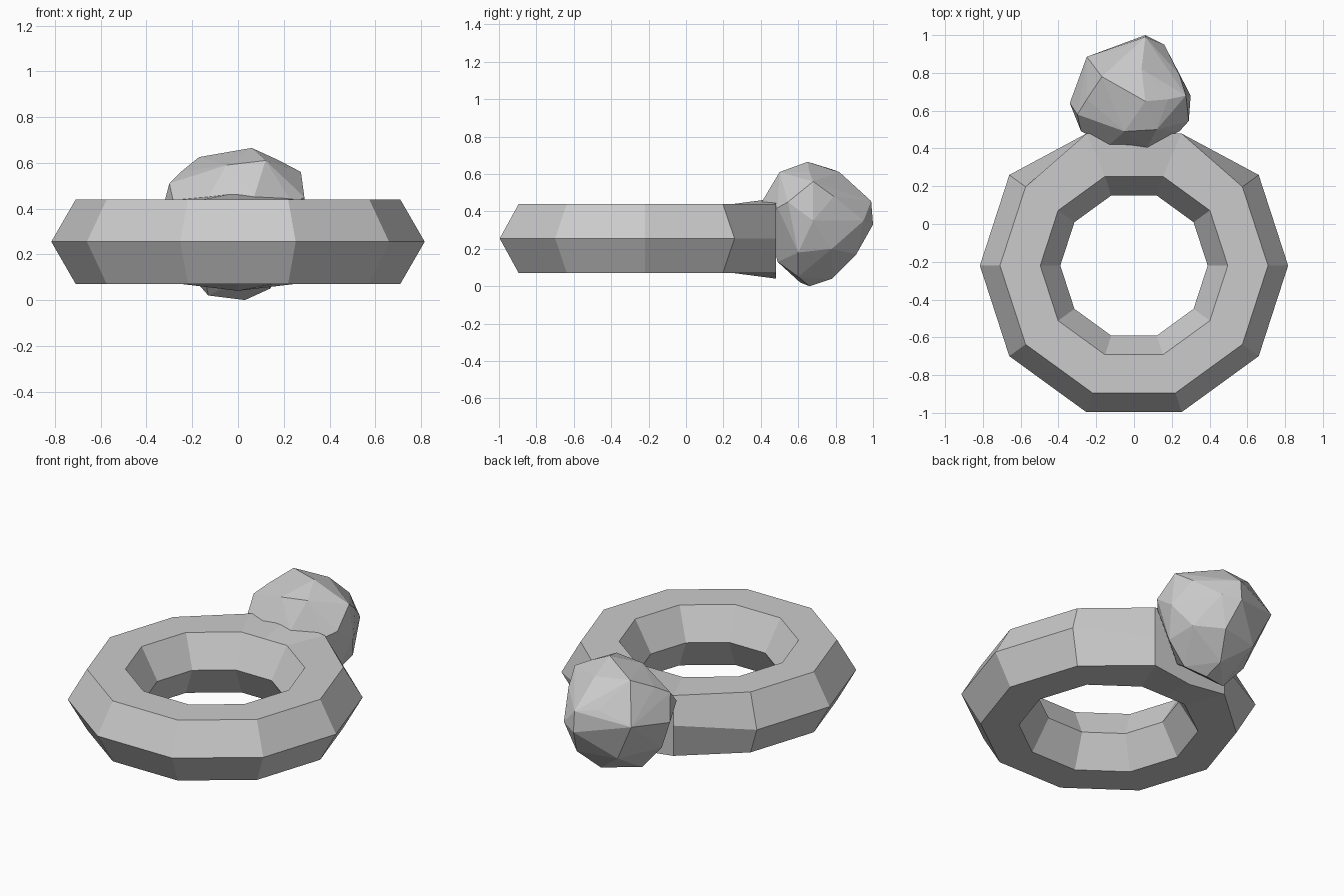
import bpy, bmesh
from math import sin, cos, radians

cube = bpy.data.objects.get("Cube")
if cube:
    bpy.data.objects.remove(cube, do_unlink=True)

grey = bpy.data.materials.new("plain grey")
grey.use_nodes = True
grey.diffuse_color = (0.6, 0.6, 0.6, 1)
bsdf = next(n for n in grey.node_tree.nodes if n.type == 'BSDF_PRINCIPLED')
bsdf.inputs["Base Color"].default_value = grey.diffuse_color


def add_object(name, bm):
    """Turn a bmesh into a flat-shaded grey object."""
    bmesh.ops.recalc_face_normals(bm, faces=bm.faces)
    mesh = bpy.data.meshes.new(name)
    bm.to_mesh(mesh)
    bm.free()
    mesh.materials.append(grey)
    obj = bpy.data.objects.new(name, mesh)
    bpy.context.collection.objects.link(obj)
    return obj


# Ring band: hexagonal section swept round ten sides, with one extra
# section in the middle of the back side where the stone is seated
MAJOR, MINOR, CENTRE_Y, CENTRE_Z = 0.603, 0.213, -0.22, 0.255
angles = sorted([36 * i for i in range(10)] + [90])
bm = bmesh.new()
sections = []
for a in angles:
    flat = cos(radians(18)) if a == 90 else 1
    section = []
    for k in range(6):
        t = radians(60 * k)
        r = (MAJOR + MINOR * cos(t)) * flat
        x, y = r * cos(radians(a)), CENTRE_Y + r * sin(radians(a))
        z = CENTRE_Z + MINOR * sin(t)
        # The outer back is flattened into an upright seat
        if 72 <= a <= 108 and k in (0, 1, 5):
            y = 0.48
            x = 0.25 * (a < 90) - 0.25 * (a > 90)
            if a == 90:
                z += 0.03 * ((k == 1) - (k == 5))
        section.append(bm.verts.new((x, y, z)))
    sections.append(section)
for i, section in enumerate(sections):
    after = sections[(i + 1) % len(sections)]
    for k in range(6):
        n = (k + 1) % 6
        bm.faces.new((section[k], after[k], after[n], section[n]))
add_object("ring_band", bm)

# Stone: rough faceted nugget, the hull of a few corner points
corners = [
    # crown
    (.06, .65, .665), (-.17, .78, .625), (.04, .82, .61), (.18, .66, .61),
    (.275, .68, .56), (-.05, .49, .59), (.12, .5, .61), (-.25, .66, .56),
    # upper girdle
    (-.3, .58, .51), (.07, .405, .45), (-.13, .42, .45), (-.28, .49, .42),
    (.24, .49, .42), (.29, .545, .45), (.24, .79, .48), (-.06, .93, .47),
    # lower girdle
    (-.34, .64, .36), (-.25, .885, .4), (.06, .99, .455), (.06, 1, .33),
    (.16, .95, .35), (.3, .68, .35), (0, .45, .3),
    # base
    (.1, .91, .17), (-.14, .86, .17), (.03, .78, .04), (.03, .66, 0),
    (-.13, .61, .02), (.14, .6, .05), (-.15, .5, .13), (.1, .49, .13),
    (.25, .6, .18), (.23, .78, .2), (-.27, .62, .18),
]
bm = bmesh.new()
points = [bm.verts.new(c) for c in corners]
bmesh.ops.convex_hull(bm, input=points)
bmesh.ops.delete(bm, geom=[v for v in bm.verts if not v.link_faces], context='VERTS')
add_object("stone", bm)
